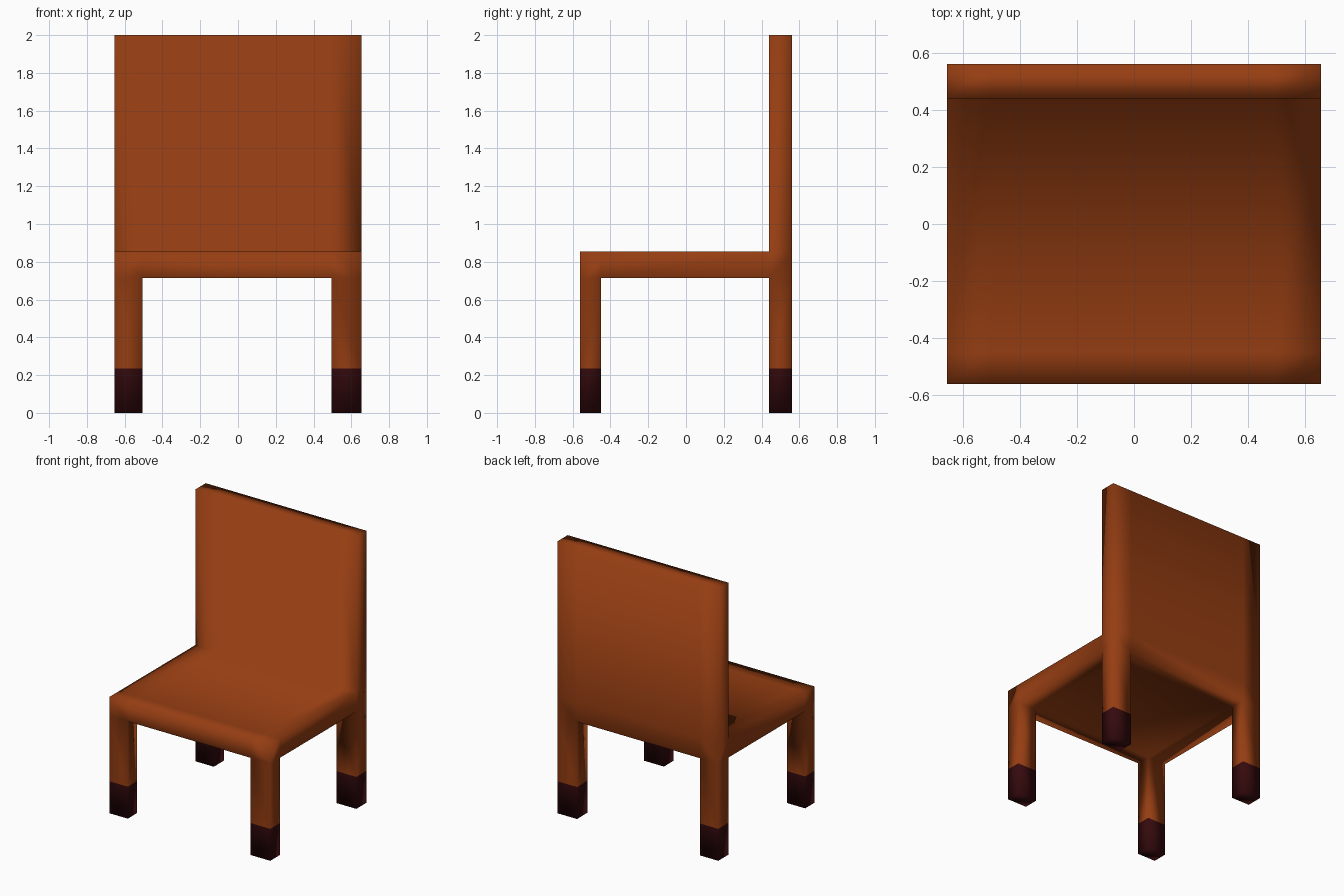
import bpy, bmesh
from itertools import product

default = bpy.data.objects.get("Cube")
if default:
    bpy.data.objects.remove(default, do_unlink=True)


def make_material(name, rgb):
    mat = bpy.data.materials.new(name)
    mat.use_nodes = True
    color = (*rgb, 1.0)
    mat.diffuse_color = color
    mat.node_tree.nodes["Principled BSDF"].inputs["Base Color"].default_value = color
    return mat


wood = make_material("orange brown wood", (0.30, 0.047, 0.006))
tip = make_material("dark red leg tip", (0.035, 0.003, 0.004))

# Construction lines shared by all parts, so the smooth surface is continuous
lines = (
    (-0.655, -0.505, 0.495, 0.655),
    (-0.56, -0.45, 0.44, 0.56),
    (0.0, 0.235, 0.715, 0.855, 2.0),
)
TIP, LEG, SEAT, BACK = range(4)
FRONT, REAR = 0, 2

# Seat slab, four corner legs with tips, and backrest along the rear
solid = {(i, j, SEAT) for i, j in product(range(3), repeat=2)}
solid |= set(product((0, 2), (FRONT, REAR), (TIP, LEG)))
solid |= {(i, REAR, BACK) for i in range(3)}

# Skin the outside of the joined blocks
bm = bmesh.new()
corners = {}


def corner(key):
    if key not in corners:
        corners[key] = bm.verts.new([lines[a][key[a]] for a in range(3)])
    return corners[key]


for cell in sorted(solid):
    for axis, side in product(range(3), (0, 1)):
        neighbour = list(cell)
        neighbour[axis] += 1 if side else -1
        if tuple(neighbour) in solid:
            continue
        u, v = (axis + 1) % 3, (axis + 2) % 3
        loop = []
        for du, dv in ((0, 0), (1, 0), (1, 1), (0, 1)):
            key = list(cell)
            key[axis] += side
            key[u] += du
            key[v] += dv
            loop.append(corner(tuple(key)))
        face = bm.faces.new(loop if side else loop[::-1])
        face.smooth = True
        face.material_index = 1 if cell[2] == TIP else 0

mesh = bpy.data.meshes.new("chair")
bm.to_mesh(mesh)
bm.free()
mesh.materials.append(wood)
mesh.materials.append(tip)
chair = bpy.data.objects.new("chair", mesh)
bpy.context.collection.objects.link(chair)
